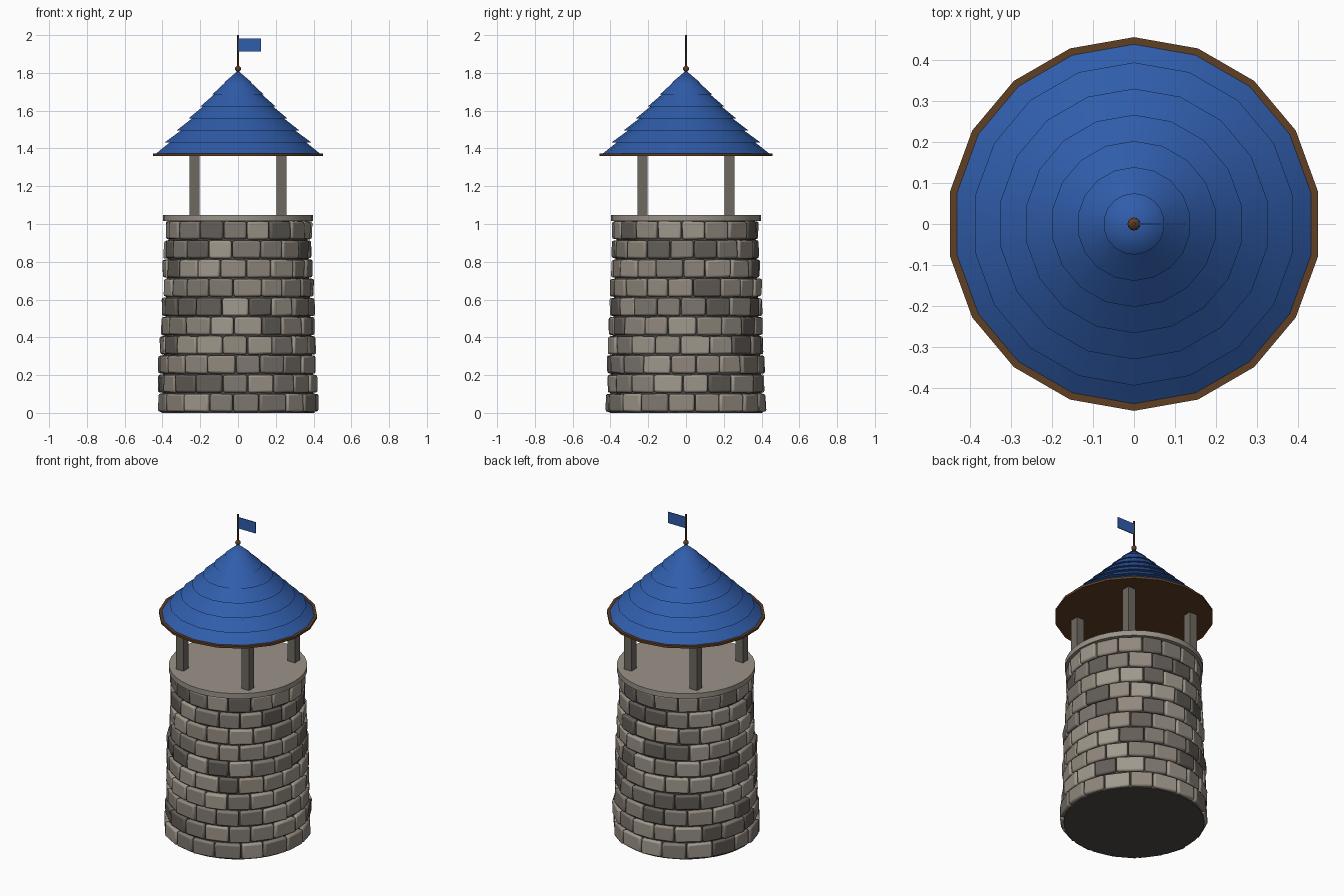
import bpy, bmesh, math, random
from mathutils import Vector

random.seed(7)
if "Cube" in bpy.data.objects:
    bpy.data.objects.remove(bpy.data.objects["Cube"])


def material(name, srgb):
    linear = [(c / 255 / 12.92) if c < 11 else ((c / 255 + 0.055) / 1.055) ** 2.4 for c in srgb]
    m = bpy.data.materials.new(name)
    m.use_nodes = True
    m.diffuse_color = (*linear, 1)
    bsdf = m.node_tree.nodes["Principled BSDF"]
    bsdf.inputs["Base Color"].default_value = (*linear, 1)
    bsdf.inputs["Roughness"].default_value = 0.9
    return m


STONES = [material("light stone", (160, 152, 140)),
          material("warm stone", (146, 137, 126)),
          material("grey stone", (128, 121, 113)),
          material("dark stone", (100, 94, 88))]
MORTAR = material("dark mortar", (80, 76, 71))
LEDGE = material("ledge stone", (154, 147, 136))
POST = material("weathered post", (110, 104, 96))
BLUE = material("blue roof", (48, 93, 171))
BROWN = material("brown wood", (96, 62, 36))


def finish(obj, name, mats, angle=30):
    obj.name = name
    obj.data.name = name
    for m in mats:
        obj.data.materials.append(m)
    bpy.ops.object.select_all(action='DESELECT')
    obj.select_set(True)
    bpy.context.view_layer.objects.active = obj
    bpy.ops.object.shade_smooth_by_angle(angle=math.radians(angle))
    return obj


def frustum(name, mat, sides, r_low, r_high, z_low, z_high):
    bpy.ops.mesh.primitive_cone_add(vertices=sides, radius1=r_low, radius2=r_high,
                                    depth=z_high - z_low, location=(0, 0, (z_low + z_high) / 2))
    return finish(bpy.context.object, name, [mat])


def box(name, mat, center, size):
    bpy.ops.mesh.primitive_cube_add(size=1, location=center)
    obj = bpy.context.object
    obj.scale = size
    bpy.ops.object.transform_apply(location=False, rotation=False, scale=True)
    return finish(obj, name, [mat])


def add_brick(bm, a0, a1, radius, z0, z1, mat_index):
    """Wedge-shaped stone between two angles, with slightly uneven outer corners."""
    rings = []
    for z in (z0, z1):
        ring = []
        for a, r in ((a0, radius - 0.07), (a0, radius), (a1, radius), (a1, radius - 0.07)):
            r += random.uniform(-0.004, 0.004)
            dz = random.uniform(-0.002, 0.002) + 0.002
            ring.append(bm.verts.new(Vector((r * math.cos(a), r * math.sin(a), z + dz))))
        rings.append(ring)
    low, high = rings
    faces = [bm.faces.new(low[::-1]), bm.faces.new(high)]
    for i in range(4):
        j = (i + 1) % 4
        faces.append(bm.faces.new((low[i], low[j], high[j], high[i])))
    for f in faces:
        f.material_index = mat_index


# Tower wall: mortar core and ten courses of staggered stones
frustum("mortar_core", MORTAR, 36, 0.405, 0.365, 0, 1.02)
COURSES, PER_COURSE, PITCH = 10, 18, 0.1015
step = math.tau / PER_COURSE
bm = bmesh.new()
for row in range(COURSES):
    radius = 0.427 - 0.0042 * row
    shift = math.radians(-93) + (row % 2) * step / 2
    joints = [shift + step * (k + random.uniform(-0.09, 0.09)) for k in range(PER_COURSE)]
    joints.append(joints[0] + math.tau)
    for a0, a1 in zip(joints, joints[1:]):
        tone = random.choices(range(4), weights=(4, 4, 3, 3))[0]
        add_brick(bm, a0 + 0.008, a1 - 0.008, radius + random.uniform(-0.006, 0.004),
                  0.004 + row * PITCH, row * PITCH + 0.099, tone)
bmesh.ops.recalc_face_normals(bm, faces=bm.faces)
mesh = bpy.data.meshes.new("wall_stones")
bm.to_mesh(mesh)
bm.free()
wall = bpy.data.objects.new("wall_stones", mesh)
bpy.context.collection.objects.link(wall)
finish(wall, "wall_stones", STONES, 40)
bevel = wall.modifiers.new("worn_edges", 'BEVEL')
bevel.width = 0.011
bevel.segments = 2

# Platform ledge and the four roof posts
frustum("platform_ledge", LEDGE, 36, 0.398, 0.398, 1.015, 1.048)
for y, depth in ((-0.23, "front"), (0.23, "back")):
    for x, side in ((0.23, "left"), (-0.23, "right")):
        box(f"{depth}_{side}_post", POST, (x, y, 1.205), (0.053, 0.053, 0.33))

# Eave board and overlapping roof tiers
SIDES = 18
frustum("eave_board", BROWN, SIDES, 0.457, 0.457, 1.36, 1.374)
TIERS = 7
radii = [0.442] + [0.395 - 0.064 * k for k in range(TIERS - 1)] + [0]
heights = [1.372] + [1.431 + 0.0635 * k for k in range(TIERS)]
for k in range(TIERS):
    frustum(f"roof_tier_{k + 1}", BLUE, SIDES, radii[k], radii[k + 1] * 0.93,
            heights[k], heights[k + 1])

# Finial ball, flagpole and flag
bpy.ops.mesh.primitive_uv_sphere_add(segments=12, ring_count=8, radius=0.016, location=(0, 0, 1.822))
finish(bpy.context.object, "finial_ball", [BROWN], 60)
frustum("flagpole", BROWN, 8, 0.005, 0.005, 1.80, 2.0)
box("flag", BLUE, (0.063, 0, 1.948), (0.12, 0.005, 0.07))
